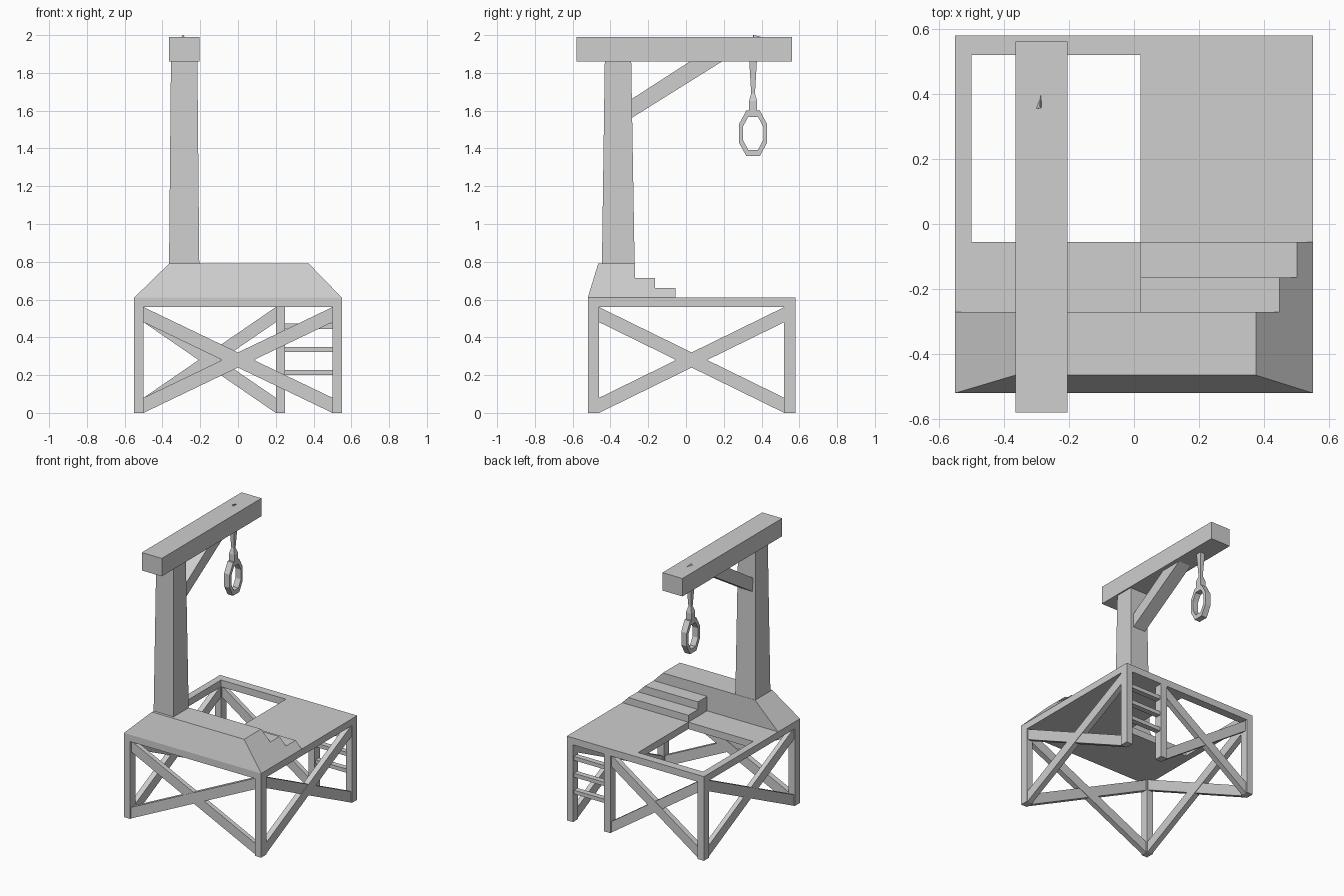
import bpy
import bmesh
from mathutils import Vector

if "Cube" in bpy.data.objects:
    bpy.data.objects.remove(bpy.data.objects["Cube"], do_unlink=True)

grey = bpy.data.materials.new("plain grey")
grey.use_nodes = True
grey.diffuse_color = (0.62, 0.62, 0.62, 1)
grey.node_tree.nodes["Principled BSDF"].inputs["Base Color"].default_value = grey.diffuse_color


def finish(name, bm):
    bmesh.ops.recalc_face_normals(bm, faces=bm.faces)
    mesh = bpy.data.meshes.new(name)
    bm.to_mesh(mesh)
    bm.free()
    mesh.materials.append(grey)
    obj = bpy.data.objects.new(name, mesh)
    bpy.context.collection.objects.link(obj)
    return obj


def loft(name, rings):
    """Closed solid through rings with equal point counts."""
    bm = bmesh.new()
    loops = [[bm.verts.new(p) for p in ring] for ring in rings]
    n = len(loops[0])
    for a, b in zip(loops, loops[1:]):
        for i in range(n):
            j = (i + 1) % n
            bm.faces.new((a[i], a[j], b[j], b[i]))
    bm.faces.new(loops[0])
    bm.faces.new(loops[-1])
    return finish(name, bm)


def rect(x0, x1, y0, y1, z):
    return [(x0, y0, z), (x1, y0, z), (x1, y1, z), (x0, y1, z)]


def box(name, x0, x1, y0, y1, z0, z1):
    return loft(name, [rect(x0, x1, y0, y1, z0), rect(x0, x1, y0, y1, z1)])


def prism(name, profile, axis, lo, hi):
    """Extrude a (horizontal, z) profile along x or y."""
    if axis == "x":
        return loft(name, [[(d, h, z) for h, z in profile] for d in (lo, hi)])
    return loft(name, [[(h, d, z) for h, z in profile] for d in (lo, hi)])


# Outer limits of the stand and the level of its deck
L, R, F, B = -0.55, 0.55, -0.52, 0.58
UNDER, DECK, TOP = 0.56, 0.61, 0.79
HOLE_X, HOLE_Y = 0.02, -0.055

# Deck with a rectangular opening
box("deck_front", L, R, F, HOLE_Y, UNDER, DECK)
box("deck_side", HOLE_X, R, HOLE_Y, B, UNDER, DECK)
box("back_rail", L, HOLE_X, 0.52, B, UNDER, DECK)
box("side_rail", L, -0.5, HOLE_Y, 0.52, UNDER, DECK)

# Legs and the inner ladder upright
for side, x in (("right", L), ("left", 0.5)):
    box("front_leg_" + side, x, x + 0.05, F, -0.46, 0, UNDER)
    box("back_leg_" + side, x, x + 0.05, 0.52, B, 0, UNDER)
box("ladder_upright", 0.2, 0.25, 0.52, B, 0, UNDER)

# Ladder rungs
for i in range(3):
    z = 0.2 + i * 0.122
    box("ladder_rung", 0.25, 0.5, 0.53, 0.57, z, z + 0.028)


# Crossed braces on all four sides
def cross(name, axis, h0, h1, lo, hi):
    w = 0.08
    prism(name + "_rising", [(h0, 0), (h1, UNDER - w), (h1, UNDER), (h0, w)],
          axis, lo, hi)
    prism(name + "_falling", [(h0, UNDER - w), (h1, 0), (h1, w), (h0, UNDER)],
          axis, lo + 0.003, hi - 0.003)


cross("front_brace", "y", -0.5, 0.5, -0.51, -0.47)
cross("back_brace", "y", -0.5, 0.2, 0.53, 0.57)
cross("right_brace", "x", -0.46, 0.52, -0.545, -0.505)
cross("left_brace", "x", -0.46, 0.52, 0.505, 0.545)

# Raised base with sloping sides and a sheer back
loft("raised_base", [rect(L, R, F, -0.27, DECK),
                     rect(-0.365, 0.375, -0.465, -0.27, TOP)])


# Steps whose outer ends follow the slope of the base
def step(name, y0, y1, z):
    end = R - 0.175 * (z - DECK) / (TOP - DECK)
    loft(name, [rect(HOLE_X, R, y0, y1, DECK), rect(HOLE_X, end, y0, y1, z)])


step("upper_step", -0.27, -0.165, 0.715)
step("lower_step", -0.165, HOLE_Y, 0.66)

# Tapered post, beam and diagonal strut
loft("post", [rect(-0.365, -0.205, -0.445, -0.272, TOP),
              rect(-0.355, -0.215, -0.43, -0.29, 1.86)])
box("beam", -0.365, -0.205, -0.58, 0.562, 1.86, 1.99)
prism("strut", [(-0.29, 1.56), (0.19, 1.86), (0.02, 1.86), (-0.29, 1.66)],
      "x", -0.335, -0.235)

# Hanging rope with its knot
CX, CY = -0.285, 0.355


def square(r, z):
    return rect(CX - r, CX + r, CY - r, CY + r, z)


loft("rope", [square(0.022, 1.59), square(0.022, 1.65), square(0.01, 1.69),
              square(0.02, 1.86)])


# Eight-sided rope loop
def octagon(w, h, x):
    a, b = w * 0.48, h * 0.4
    pts = [(a, -h), (w, -b), (w, b), (a, h), (-a, h), (-w, b), (-w, -b), (-a, -h)]
    return [Vector((x, CY + y, 1.48 + z)) for y, z in pts]


bm = bmesh.new()
rings = [[bm.verts.new(p) for p in octagon(w, h, CX + x)]
         for w, h, x in ((0.075, 0.12, -0.022), (0.075, 0.12, 0.022),
                         (0.054, 0.087, 0.022), (0.054, 0.087, -0.022))]
for a, b in zip(rings, rings[1:] + rings[:1]):
    for i in range(8):
        j = (i + 1) % 8
        bm.faces.new((a[i], a[j], b[j], b[i]))
finish("rope_loop", bm)

# Rope tip poking through the beam
loft("rope_tip", [[(-0.305, 0.355, 1.985), (-0.282, 0.36, 1.985), (-0.287, 0.4, 1.985)],
                  [(-0.292, 0.355, 2.0), (-0.288, 0.356, 2.0), (-0.287, 0.395, 1.992)]])
